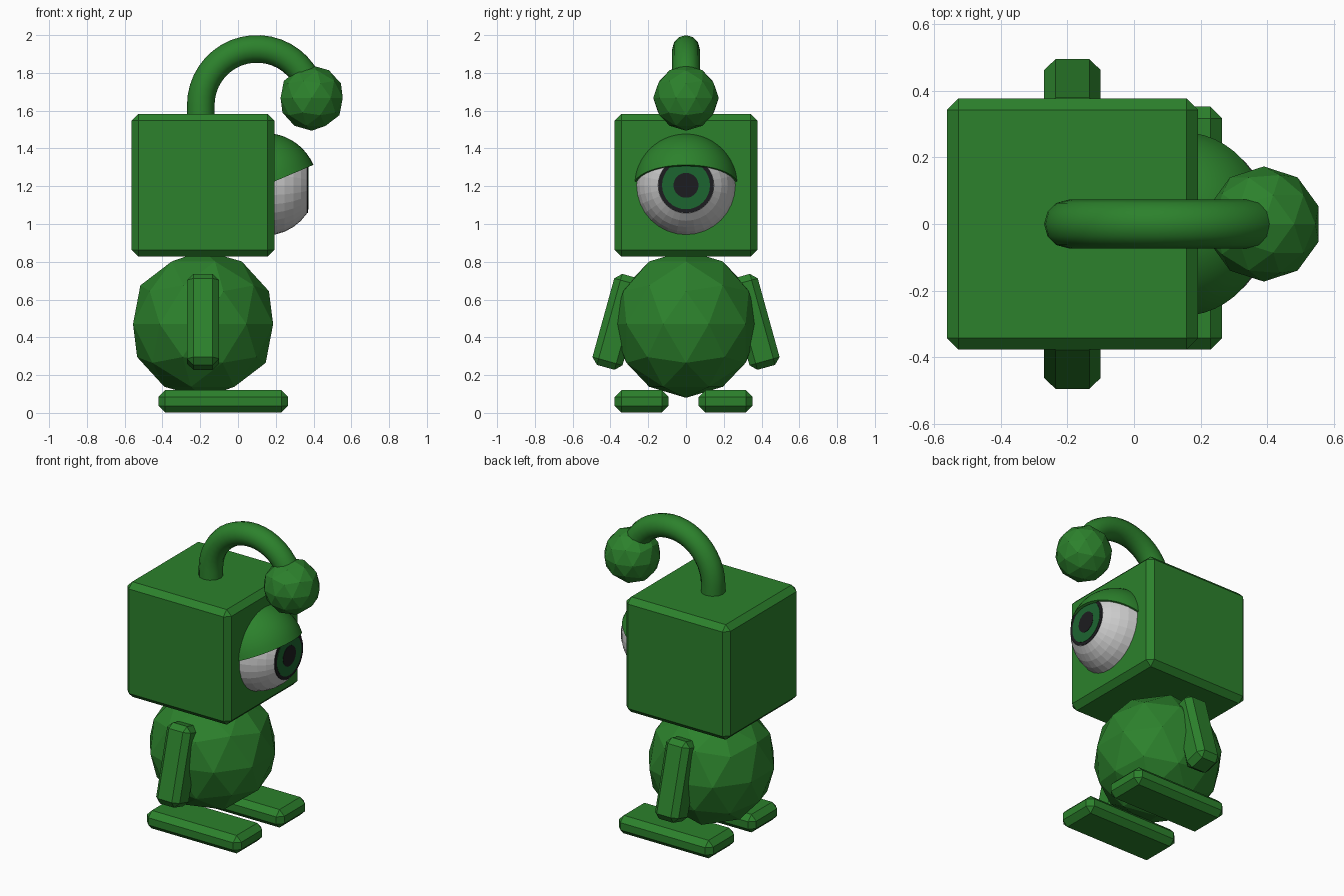
import bpy, bmesh, math
from mathutils import Matrix, Vector

if "Cube" in bpy.data.objects:
    bpy.data.objects.remove(bpy.data.objects["Cube"])


def material(name, rgb):
    m = bpy.data.materials.new(name)
    m.diffuse_color = (*rgb, 1)
    m.use_nodes = True
    m.node_tree.nodes["Principled BSDF"].inputs["Base Color"].default_value = m.diffuse_color
    return m


GREEN = material("green", (0.025, 0.22, 0.025))
IRIS = material("iris_green", (0.012, 0.13, 0.03))
BLACK = material("black", (0.012, 0.012, 0.014))


def finish(bm, name, mat=None, smooth=False):
    me = bpy.data.meshes.new(name)
    bmesh.ops.recalc_face_normals(bm, faces=bm.faces)
    bm.to_mesh(me)
    bm.free()
    ob = bpy.data.objects.new(name, me)
    bpy.context.collection.objects.link(ob)
    if mat:
        me.materials.append(mat)
    if smooth:
        bpy.ops.object.select_all(action='DESELECT')
        ob.select_set(True)
        bpy.context.view_layer.objects.active = ob
        bpy.ops.object.shade_smooth_by_angle(angle=math.radians(40))
    return ob


def block(name, centre, size, bevel, tilt=0):
    bm = bmesh.new()
    bmesh.ops.create_cube(bm, size=1)
    bmesh.ops.scale(bm, vec=size, verts=bm.verts)
    bmesh.ops.bevel(bm, geom=bm.edges[:], offset=bevel, segments=1,
                    affect='EDGES', profile=0.5)
    bmesh.ops.transform(bm, verts=bm.verts,
                        matrix=Matrix.Translation(centre) @ Matrix.Rotation(tilt, 4, 'X'))
    return finish(bm, name, GREEN)


def faceted_ball(name, centre, radius):
    bm = bmesh.new()
    bmesh.ops.create_icosphere(bm, subdivisions=2, radius=radius,
                               matrix=Matrix.Translation(centre))
    return finish(bm, name, GREEN)


def disc(name, x, radius, mat):
    bm = bmesh.new()
    bmesh.ops.create_cone(bm, cap_ends=True, segments=32, radius1=radius, radius2=radius,
                          depth=0.006,
                          matrix=Matrix.Translation((x, 0, EYE.z)) @ Matrix.Rotation(math.pi / 2, 4, 'Y'))
    return finish(bm, name, mat)


# Head, body and limbs
CX = -0.185
block("head", (CX, 0, 1.205), (0.755, 0.755, 0.755), 0.035)
faceted_ball("body", (CX, 0, 0.47), 0.39)
for side, s, foot_y in (("right", -1, -0.235), ("left", 1, 0.21)):
    block(side + "_arm", (CX, s * 0.358, 0.482), (0.17, 0.165, 0.5), 0.034,
          s * math.radians(15.5))
    block(side + "_foot", (-0.078, foot_y, 0.061), (0.685, 0.285, 0.118), 0.035)

# Eyeball: sphere with its pole facing +x, front cut flat
EYE = Vector((0.145, 0, 1.205))
R = 0.266
bm = bmesh.new()
bmesh.ops.create_uvsphere(bm, u_segments=32, v_segments=16, radius=R,
                          matrix=Matrix.Rotation(math.pi / 2, 4, 'Y'))
flat = R * math.cos(math.radians(33.75))
bmesh.ops.delete(bm, geom=[v for v in bm.verts if v.co.x > flat + 0.005], context='VERTS')
bmesh.ops.holes_fill(bm, edges=[e for e in bm.edges if e.is_boundary], sides=0)
bmesh.ops.translate(bm, verts=bm.verts, vec=EYE)
finish(bm, "eyeball")

# Iris layers
front = EYE.x + flat
disc("iris_rim", front + 0.001, 0.147, BLACK)
disc("iris", front + 0.003, 0.127, IRIS)
disc("pupil", front + 0.005, 0.066, BLACK)

# Eyelid: upper half shell, tipped up at the front
bm = bmesh.new()
bmesh.ops.create_uvsphere(bm, u_segments=48, v_segments=24, radius=0.276)
bmesh.ops.delete(bm, geom=[v for v in bm.verts if v.co.z < -0.005], context='VERTS')
outer = bm.faces[:]
rim = [e for e in bm.edges if e.is_boundary]
ext = bmesh.ops.extrude_edge_only(bm, edges=rim)
for v in [g for g in ext["geom"] if isinstance(g, bmesh.types.BMVert)]:
    v.co.x *= 0.94
    v.co.y *= 0.94
bmesh.ops.transform(bm, verts=bm.verts,
                    matrix=Matrix.Translation(EYE) @ Matrix.Rotation(math.radians(-23), 4, 'Y'))
finish(bm, "eyelid", GREEN, smooth=True)

# Antenna: round tube swept along an arc, with a faceted tip
AX, AZ, AR, TUBE = 0.1, 1.63, 0.297, 0.073
path = [(AX - AR, 1.56, math.pi)]
for i in range(21):
    a = math.radians(180 - 170 * i / 20)
    path.append((AX + AR * math.cos(a), AZ + AR * math.sin(a), a))
bm = bmesh.new()
rings = []
for x, z, a in path:
    out = Vector((math.cos(a), 0, math.sin(a)))
    rings.append([bm.verts.new(Vector((x, 0, z)) + TUBE * (
        out * math.cos(k * math.tau / 12) + Vector((0, math.sin(k * math.tau / 12), 0))))
        for k in range(12)])
for r0, r1 in zip(rings, rings[1:]):
    for k in range(12):
        j = (k + 1) % 12
        bm.faces.new((r0[k], r0[j], r1[j], r1[k]))
bm.faces.new(rings[0])
bm.faces.new(rings[-1])
finish(bm, "antenna", GREEN, smooth=True)
faceted_ball("antenna_tip", (0.39, 0, 1.667), 0.173)
